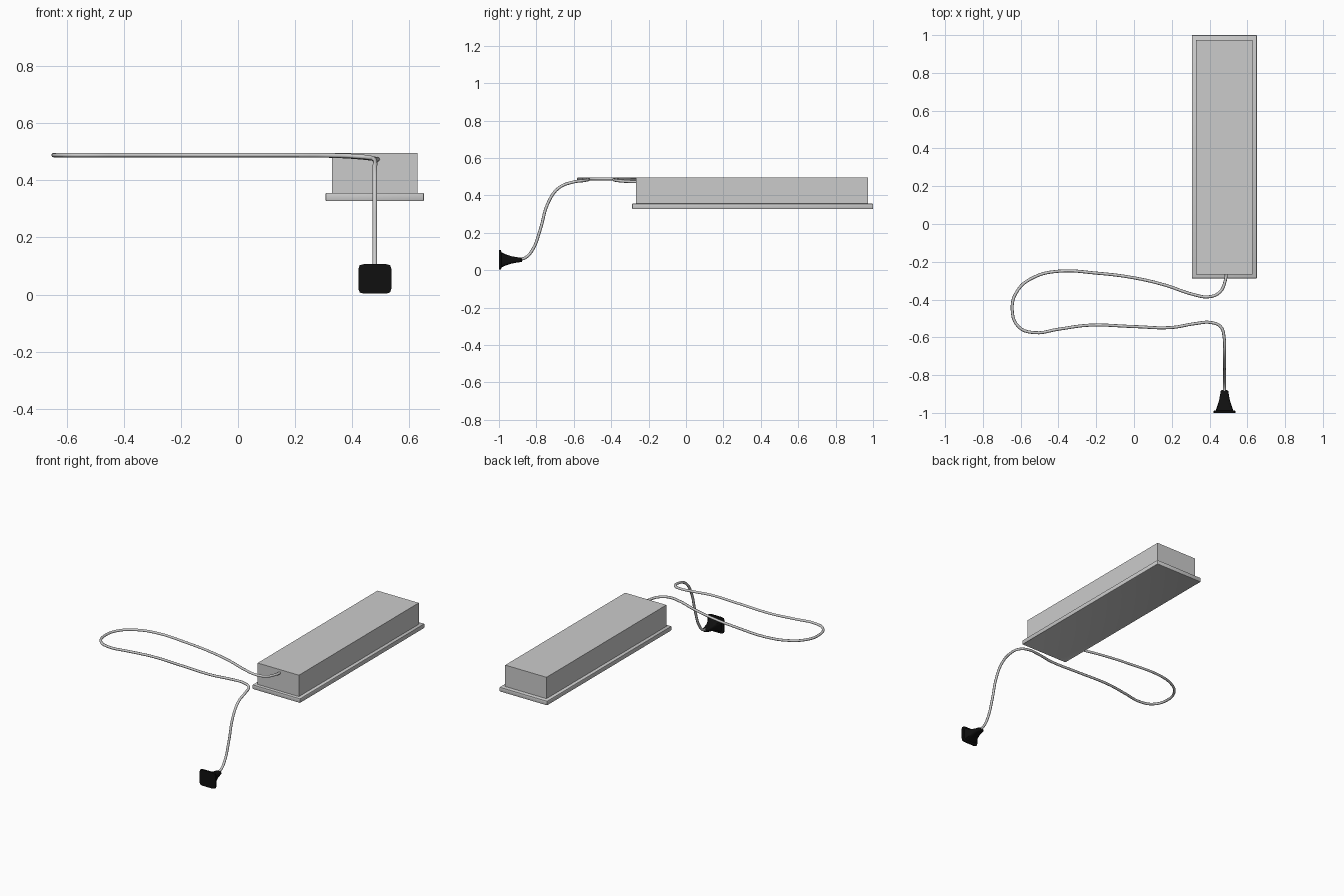
import bpy, bmesh, math
from mathutils import Vector

if "Cube" in bpy.data.objects:
    bpy.data.objects.remove(bpy.data.objects["Cube"])


def smooth(ob, angle=35):
    bpy.ops.object.select_all(action='DESELECT')
    ob.select_set(True)
    bpy.context.view_layer.objects.active = ob
    bpy.ops.object.shade_smooth_by_angle(angle=math.radians(angle))


def finish(name, bm):
    me = bpy.data.meshes.new(name)
    bmesh.ops.recalc_face_normals(bm, faces=bm.faces)
    bm.to_mesh(me)
    bm.free()
    ob = bpy.data.objects.new(name, me)
    bpy.context.collection.objects.link(ob)
    return ob


def box(name, lo, hi, bevel=0.0, inset=None):
    bm = bmesh.new()
    bmesh.ops.create_cube(bm, size=1)
    lo, hi = Vector(lo), Vector(hi)
    for v in bm.verts:
        v.co = (lo + hi) / 2 + v.co * (hi - lo)
    if bevel:
        bmesh.ops.bevel(bm, geom=bm.edges[:], offset=bevel, segments=2,
                        profile=0.5, affect='EDGES')
    if inset:  # shallow recessed panel underneath
        bm.normal_update()
        face = max((f for f in bm.faces if f.normal.z < -0.99), key=lambda f: f.calc_area())
        bmesh.ops.inset_region(bm, faces=[face], thickness=inset[0], depth=0)
        for v in face.verts:
            v.co.z += inset[1]
    ob = finish(name, bm)
    smooth(ob)
    return ob


# Lamp housing and its wider lower rim
box("housing", (0.329, -0.267, 0.345), (0.628, 0.973, 0.496))
box("rim", (0.306, -0.288, 0.327), (0.651, 1.0, 0.356), 0.004, (0.012, 0.003))

# Power cable: loops out to the left, then drops to the plug
path = [(0.49, -0.25, 0.473), (0.483, -0.30, 0.474), (0.455, -0.36, 0.478),
        (0.40, -0.385, 0.483), (0.31, -0.372, 0.487), (0.17, -0.325, 0.488),
        (0.0, -0.285, 0.488), (-0.2, -0.26, 0.488), (-0.40, -0.25, 0.488),
        (-0.53, -0.282, 0.488), (-0.615, -0.35, 0.488), (-0.645, -0.45, 0.488),
        (-0.61, -0.545, 0.488), (-0.53, -0.575, 0.488), (-0.40, -0.557, 0.488),
        (-0.24, -0.536, 0.488), (0.0, -0.543, 0.488), (0.20, -0.548, 0.488),
        (0.32, -0.528, 0.487), (0.41, -0.522, 0.484), (0.46, -0.545, 0.479),
        (0.477, -0.60, 0.472), (0.479, -0.68, 0.44), (0.479, -0.735, 0.365),
        (0.479, -0.78, 0.215), (0.479, -0.82, 0.11), (0.479, -0.86, 0.066),
        (0.479, -0.90, 0.057)]
cu = bpy.data.curves.new("cable", 'CURVE')
cu.dimensions = '3D'
cu.bevel_depth = 0.008
cu.bevel_resolution = 2
cu.use_fill_caps = True
cu.resolution_u = 5
sp = cu.splines.new('BEZIER')
sp.bezier_points.add(len(path) - 1)
for bp, p in zip(sp.bezier_points, path):
    bp.co = p
    bp.handle_left_type = bp.handle_right_type = 'AUTO'
cable = bpy.data.objects.new("cable", cu)
bpy.context.collection.objects.link(cable)
bpy.ops.object.select_all(action='DESELECT')
cable.select_set(True)
bpy.context.view_layer.objects.active = cable
bpy.ops.object.convert(target='MESH')
smooth(bpy.context.object, 60)

# Plug: (y, half width, half height, squareness) sections, flared at the front
sections = [(-1.0, 0.058, 0.052, 8), (-0.989, 0.058, 0.052, 8),
            (-0.987, 0.046, 0.041, 7), (-0.965, 0.039, 0.030, 6),
            (-0.935, 0.029, 0.020, 4), (-0.908, 0.024, 0.015, 3),
            (-0.885, 0.020, 0.012, 2.5), (-0.878, 0.012, 0.010, 2)]
N = 32
bm = bmesh.new()
rings = []
for y, w, h, n in sections:
    ring = []
    for i in range(N):
        a = 2 * math.pi * i / N
        c, s = math.cos(a), math.sin(a)
        r = (abs(c) ** n + abs(s) ** n) ** (-1 / n)
        ring.append(bm.verts.new((0.479 + w * r * c, y, 0.055 + h * r * s)))
    rings.append(ring)
for a, b in zip(rings, rings[1:]):
    for i in range(N):
        j = (i + 1) % N
        bm.faces.new((a[i], a[j], b[j], b[i]))
bm.faces.new(rings[0])
bm.faces.new(rings[-1])
plug = finish("plug", bm)
smooth(plug)
black = bpy.data.materials.new("black_plastic")
black.diffuse_color = (0.005, 0.005, 0.005, 1)
black.use_nodes = True
black.node_tree.nodes["Principled BSDF"].inputs["Base Color"].default_value = black.diffuse_color
plug.data.materials.append(black)
